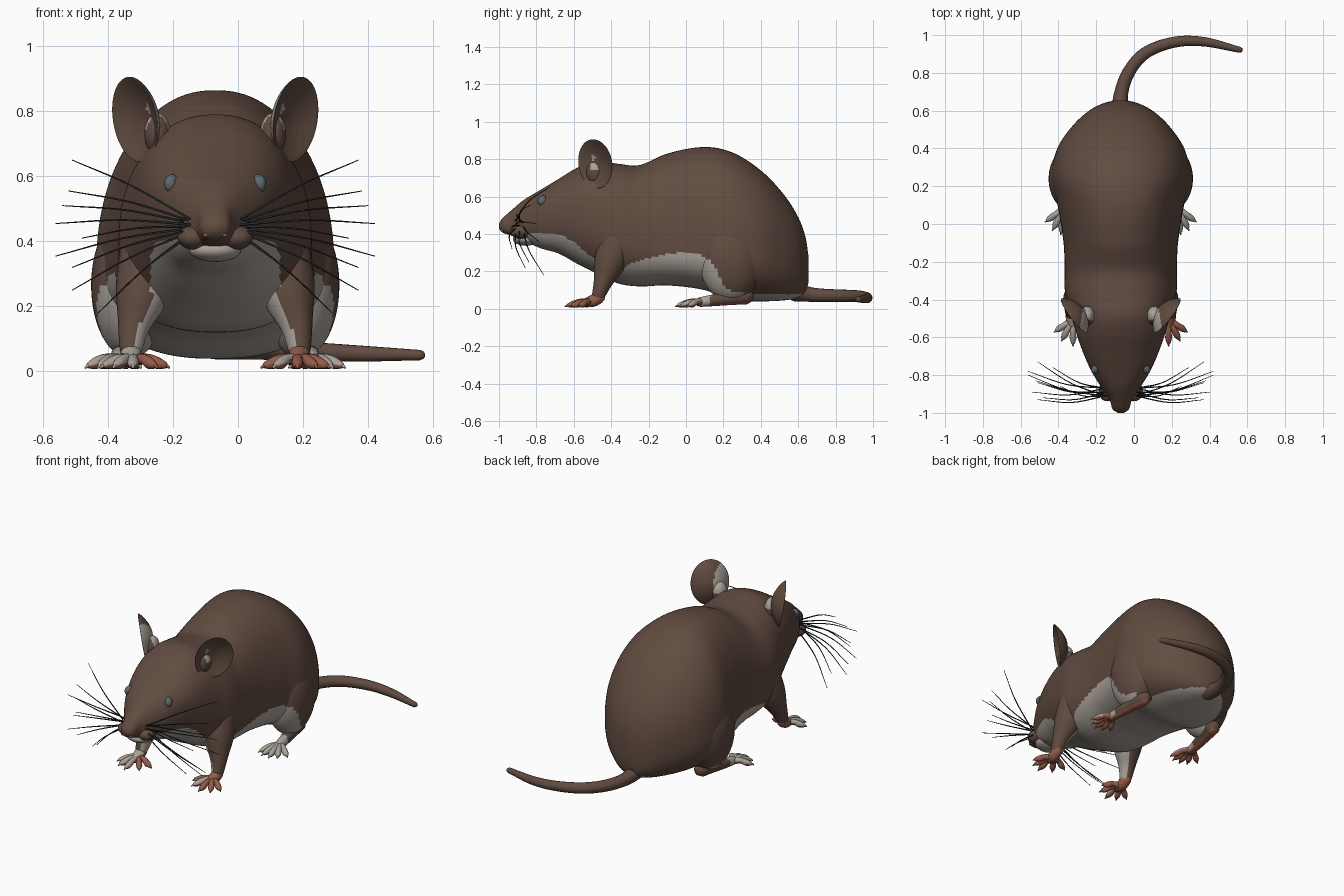
import bpy, bmesh
from math import sin, cos, pi, radians, copysign
from mathutils import Vector, Matrix

cube = bpy.data.objects.get("Cube")
if cube:
    bpy.data.objects.remove(cube)

CENTRE_X = -0.07  # the body sits off the origin because the tail sweeps sideways


def material(name, colour):
    m = bpy.data.materials.new(name)
    m.use_nodes = True
    m.diffuse_color = (*colour, 1)
    m.node_tree.nodes["Principled BSDF"].inputs["Base Color"].default_value = (*colour, 1)
    return m


FUR = material("brown_fur", (0.117, 0.070, 0.051))
PALE = material("pale_fur", (0.40, 0.36, 0.32))
SKIN = material("pink_skin", (0.30, 0.105, 0.068))
EYE = material("eye_grey", (0.11, 0.14, 0.15))
HAIR = material("whisker_black", (0.02, 0.025, 0.026))


def finish(name, bm, mats, rule=None):
    """Turn a bmesh into a smooth object; rule(centre, normal) gives the material index."""
    bmesh.ops.recalc_face_normals(bm, faces=bm.faces)
    bm.normal_update()
    for f in bm.faces:
        f.smooth = True
        if rule:
            f.material_index = int(rule(f.calc_center_median(), f.normal))
    mesh = bpy.data.meshes.new(name)
    bm.to_mesh(mesh)
    bm.free()
    for m in mats:
        mesh.materials.append(m)
    ob = bpy.data.objects.new(name, mesh)
    ob.location.x = CENTRE_X
    bpy.context.scene.collection.objects.link(ob)


def sample(rows, t):
    """Smooth interpolation of rows keyed by their first value."""
    t = min(max(t, rows[0][0]), rows[-1][0])
    i = next(k for k in range(len(rows) - 1) if t <= rows[k + 1][0])
    a, b = rows[i], rows[i + 1]
    p, q = rows[max(i - 1, 0)], rows[min(i + 2, len(rows) - 1)]
    h = b[0] - a[0]
    u = (t - a[0]) / h
    out = []
    for k in range(1, len(a)):
        ma, mb = (b[k] - p[k]) / (b[0] - p[0]), (q[k] - a[k]) / (q[0] - a[0])
        out.append(a[k] * (1 + 2 * u) * (1 - u) ** 2 + b[k] * u * u * (3 - 2 * u)
                   + h * u * (1 - u) * (ma * (1 - u) - mb * u))
    return out


def loft(name, rings, mats, rule=None):
    bm = bmesh.new()
    loops = [[bm.verts.new(p) for p in ring] for ring in rings]
    n = len(loops[0])
    for a, b in zip(loops, loops[1:]):
        for i in range(n):
            bm.faces.new((a[i], a[(i + 1) % n], b[(i + 1) % n], b[i]))
    bm.faces.new(loops[0])
    bm.faces.new(loops[-1])
    finish(name, bm, mats, rule)


def tube(name, points, mats, side=1, steps=5, sides=12, rule=None):
    """Round tapering tube through (x, y, z, radius) points with rounded ends."""
    rows = [(i, *p) for i, p in enumerate(points)]
    count = (len(rows) - 1) * steps
    path = [sample(rows, i / steps) for i in range(count + 1)]
    path = [(Vector((p[0] * side, p[1], p[2])), p[3]) for p in path]
    rings = []
    for i, (p, r) in enumerate(path):
        d = (path[min(i + 1, count)][0] - path[max(i - 1, 0)][0]).normalized()
        u = d.orthogonal().normalized() if i == 0 else (u - d * u.dot(d)).normalized()
        v = d.cross(u)
        ends = [(0, 1)]
        if i == 0:
            ends = [(-0.95, 0.3), (-0.7, 0.7), (0, 1)]
        elif i == count:
            ends = [(0, 1), (0.7, 0.7), (0.95, 0.3)]
        for along, scale in ends:
            rings.append([p + d * r * along + (u * cos(a) + v * sin(a)) * r * scale
                          for a in (2 * pi * k / sides for k in range(sides))])
    loft(name, rings, mats, rule)


def ball(name, centre, size, mats, tilt=0, rule=None, seg=32):
    bm = bmesh.new()
    bmesh.ops.create_uvsphere(bm, u_segments=seg, v_segments=seg // 2, radius=1)
    bm.transform(Matrix.Translation(centre) @ Matrix.Rotation(tilt, 4, "Z")
                 @ Matrix.Diagonal((*size, 1)))
    finish(name, bm, mats, rule)


# Body and head: y, top, bottom, half width, height of the widest point
BODY = [(-1.0, .455, .43, .015, .445), (-.985, .48, .41, .04, .445),
        (-.93, .53, .39, .06, .45), (-.87, .58, .365, .10, .46),
        (-.78, .635, .325, .155, .50), (-.68, .695, .295, .20, .52),
        (-.58, .755, .24, .235, .51), (-.48, .79, .19, .263, .46),
        (-.36, .775, .135, .295, .40), (-.25, .768, .12, .297, .36),
        (-.1, .83, .125, .303, .33), (.1, .865, .10, .335, .31),
        (.25, .835, .045, .367, .30), (.4, .74, .04, .336, .29),
        (.52, .615, .045, .255, .27), (.6, .49, .06, .168, .26),
        (.64, .38, .09, .09, .22), (.655, .28, .14, .03, .2)]

# Upper limit of the pale underside along the flank
PALE_LINE = [(-.86, .40), (-.8, .405), (-.62, .37), (-.5, .22), (-.42, .13),
             (-.3, .24), (0, .30), (.14, .25), (.22, .11), (.4, .08), (.65, .08)]


def underside(c, n):
    if c.y < -.86 or c.y > .63:
        return False
    chest = -.62 < c.y < .2 and abs(c.x) < .2 and c.z < .36 and n.z < .2
    return chest or c.z < sample(PALE_LINE, c.y)[0]


def body_ring(y, n=112):
    top, low, w, mid = sample(BODY, y)
    ring = []
    for k in range(n):
        a = 2 * pi * k / n
        power = 2 / 2.25 if sin(a) > 0 else 2 / 2.4
        x = copysign(abs(cos(a)) ** power, cos(a)) * w
        z = abs(sin(a)) ** power
        ring.append((x, y, mid + z * (top - mid) if sin(a) > 0 else mid - z * (mid - low)))
    return ring


first, last = BODY[0][0], BODY[-1][0]
RINGS = 180
ys = [(first + last) / 2 - (last - first) / 2
      * (0.6 * cos(pi * i / RINGS) + 0.4 * (1 - 2 * i / RINGS)) for i in range(RINGS + 1)]
loft("body", [body_ring(y) for y in ys], [FUR, PALE], underside)

# Tail
tube("tail", [(0, .58, .09, .05), (0, .68, .075, .038), (.04, .8, .07, .034),
              (.13, .905, .068, .032), (.28, .962, .062, .029), (.44, .965, .055, .025),
              (.63, .922, .05, .016)], [FUR], steps=8, sides=16)

# Nose and lower lip
ball("nose_tip", (0, -.962, .447), (.05, .036, .04), [FUR])
ball("lower_lip", (0, -.855, .373), (.08, .07, .036), [PALE])


def ear(name, side):
    bm = bmesh.new()
    bmesh.ops.create_uvsphere(bm, u_segments=48, v_segments=36, radius=1)
    patch = set()
    for f in bm.faces:
        # pale oval towards the head, and a small spot inside the cup
        c = f.calc_center_median()
        back = c.x < 0 and ((c.y + .6) / .6) ** 2 + ((c.z + .1) / .85) ** 2 < 1
        spot = c.x > 0 and (c.y + .3) ** 2 + (c.z - .2) ** 2 < .014
        if back or spot:
            patch.add(f.index)
    for v in bm.verts:
        # cupped shell, hollow on the outer side
        r2 = min(v.co.y ** 2 + v.co.z ** 2, 1)
        v.co = (.013 * v.co.x - .05 * (1 - r2), .113 * v.co.y, .133 * v.co.z)
    bm.transform(Matrix.Diagonal((side, 1, 1, 1)) @ Matrix.Translation((.247, -.485, .775))
                 @ Matrix.Rotation(radians(-37), 4, "Z") @ Matrix.Rotation(radians(9), 4, "Y"))
    indices = iter(range(len(bm.faces)))
    finish(name, bm, [FUR, PALE], lambda c, n: next(indices) in patch)


def foot(label, centre, angles, length, pale_toes, side):
    x, y, z = centre
    for i, degrees in enumerate(angles):
        a = radians(degrees)
        reach = length * (1 - .18 * abs(sin(a)))
        at = lambda t, h, r: (x + sin(a) * t * reach, y - cos(a) * t * reach, h, r)
        top = PALE if i in pale_toes else SKIN
        sole = lambda c, n: n.z < -.2
        tube(f"{label}_toe_{i + 1}", [at(.1, z, .019), at(.45, .038, .016),
             at(.72, .025, .018), at(.88, .02, .013)], [top, SKIN], side, 4, 10, sole)
        tube(f"{label}_claw_{i + 1}", [at(.9, .022, .008), at(1.04, .012, .004)],
             [top, SKIN], side, 2, 6, sole)


WHISKER_TIPS = [(.44, -.73, .65), (.45, -.83, .555), (.47, -.89, .51), (.49, -.8, .455),
                (.41, -.92, .41), (.49, -.78, .355), (.44, -.93, .32), (.44, -.84, .25),
                (.36, -.76, .18), (.32, -.86, .22)]

for side, word in ((1, "left"), (-1, "right")):
    ear(f"{word}_ear", side)
    ball(f"{word}_ear_base", (side * .178, -.485, .73), (.04, .05, .065), [FUR, PALE],
         rule=lambda c, n: n.z > .1 and n.y > -.5)
    ball(f"{word}_eye", (side * .133, -.765, .577), (.022, .03, .029), [EYE], side * .5)
    ball(f"{word}_muzzle", (side * .064, -.88, .412), (.05, .06, .038), [FUR], side * .4)
    ball(f"{word}_nostril", (side * .028, -.98, .42), (.01, .012, .008), [SKIN], seg=12)

    # Front leg, pale on the inside
    inner = lambda c, n, s=side: n.x * s < -.35
    tube(f"{word}_front_leg", [(.20, -.37, .36, .095), (.225, -.41, .24, .083),
         (.25, -.445, .14, .05), (.26, -.47, .065, .034)], [FUR, PALE], side, 8, 24, inner)
    paw_top = SKIN if side > 0 else PALE
    tube(f"{word}_front_paw", [(.26, -.465, .06, .032), (.258, -.5, .042, .033),
         (.256, -.535, .034, .024)], [SKIN, paw_top], side, 4, 14,
         lambda c, n: n.z > .3 and c.y < -.49)
    foot(f"{word}_front", (.253, -.505, .036), (-72, -36, 0, 28, 56), .135,
         (1,) if side > 0 else (2, 3, 4), side)

    # Haunch and rear foot with a pink sole
    ball(f"{word}_haunch", (side * .262, .24, .265), (.12, .17, .225), [FUR, PALE],
         rule=lambda c, n: n.y < -.45 and c.z < .25 or underside(c, n), seg=56)
    tube(f"{word}_rear_foot", [(.26, .32, .065, .042), (.275, .24, .058, .038),
         (.29, .15, .046, .032), (.30, .075, .036, .026)], [FUR, PALE, SKIN], side, 6, 20,
         lambda c, n: 2 if n.z < -.65 else c.y < .13)
    foot(f"{word}_rear", (.298, .085, .036), (-32, -12, 8, 28, 54), .14, range(5), side)

    # Whiskers fan out from the muzzle, bowing slightly
    for i, tip in enumerate(WHISKER_TIPS):
        root = Vector((.08, -.91 + .02 * (i % 3), .47 - .006 * i))
        end = Vector(tip)
        mid = (root + end) / 2 + Vector((0, -.025, .012))
        tube(f"{word}_whisker_{i + 1}", [(*root, .004), (*mid, .003), (*end, .0015)],
             [HAIR], side, 5, 5)
